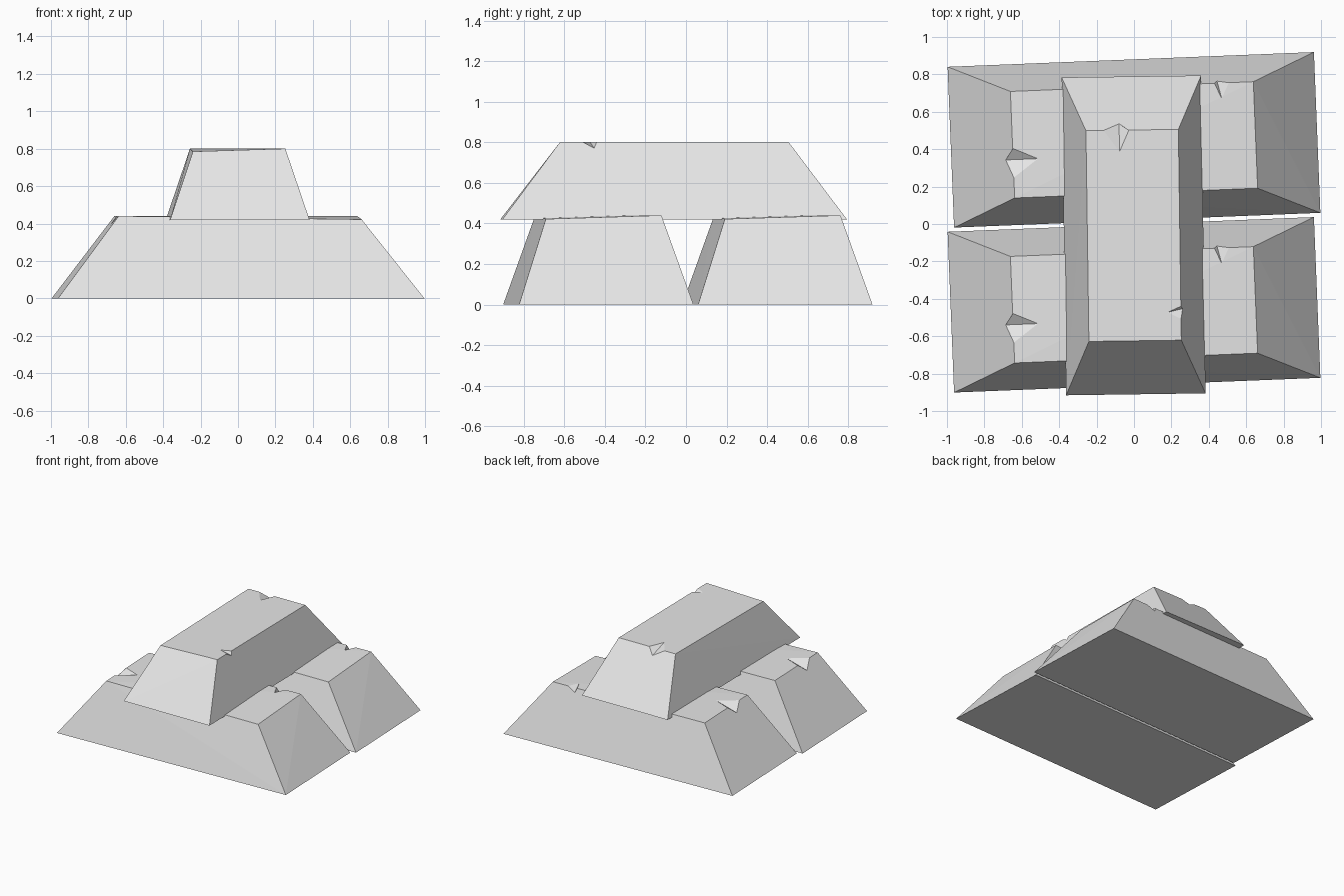
import bpy, bmesh, math

cube = bpy.data.objects.get("Cube")
if cube:
    bpy.data.objects.remove(cube, do_unlink=True)

grey = bpy.data.materials.new("light_grey")
grey.use_nodes = True
colour = (0.8, 0.8, 0.8, 1)
grey.diffuse_color = colour
grey.node_tree.nodes["Principled BSDF"].inputs["Base Color"].default_value = colour


def hull_object(name, points):
    """Flat-sided solid wrapped around a few points."""
    bm = bmesh.new()
    for p in points:
        bm.verts.new(p)
    bmesh.ops.convex_hull(bm, input=bm.verts)
    bmesh.ops.dissolve_limit(bm, angle_limit=0.002, verts=bm.verts, edges=bm.edges)
    bmesh.ops.recalc_face_normals(bm, faces=bm.faces)
    mesh = bpy.data.meshes.new(name)
    bm.to_mesh(mesh)
    bm.free()
    mesh.materials.append(grey)
    obj = bpy.data.objects.new(name, mesh)
    bpy.context.collection.objects.link(obj)
    return obj


# Tapered bar, with one slightly sunken top corner
H = 0.44
signs = [(-1, -1), (1, -1), (1, 1), (-1, 1)]
base = [(0.98 * x, 0.43 * y, 0) for x, y in signs]
top = [(0.65 * x, 0.285 * y, H - (0.018 if (x, y) == (1, -1) else 0)) for x, y in signs]
bar = hull_object("bar", base + top)

# Nicks: inner tip, two points on the rim, point down the side, cover outside
end_nick = [(-0.514, -0.08, H + 0.001), (-0.647, -0.02, H + 0.001),
            (-0.652, -0.18, H + 0.001), (-0.69, -0.08, 0.387), (-0.76, -0.1, 0.5)]
side_nick = [(0.478, 0.2, H + 0.001), (0.44, 0.287, H + 0.001),
             (0.522, 0.287, H + 0.001), (0.455, 0.3, 0.405), (0.48, 0.35, 0.5)]
cutters = []
for name, points in (("end_nick", end_nick), ("side_nick", side_nick)):
    cutter = hull_object(name, points)
    cutter.hide_render = True
    cutters.append(cutter)
    cut = bar.modifiers.new(name, "BOOLEAN")
    cut.operation = "DIFFERENCE"
    cut.solver = "EXACT"
    cut.object = cutter

# Bake the nicks, then drop the helpers
bpy.context.view_layer.update()
graph = bpy.context.evaluated_depsgraph_get()
bar_mesh = bpy.data.meshes.new_from_object(bar.evaluated_get(graph))
for helper in cutters + [bar]:
    bpy.data.objects.remove(helper, do_unlink=True)

# Stack: two bars side by side, a smaller one laid across
for name, place, angle, size in (
        ("back_lower_bar", (0, 0.45, 0), 2.3, 1),
        ("front_lower_bar", (0, -0.432, 0), 2.3, 1),
        ("upper_bar", (-0.002, -0.061, 0.419), -89.2, 0.867)):
    obj = bpy.data.objects.new(name, bar_mesh)
    obj.location = place
    obj.rotation_euler.z = math.radians(angle)
    obj.scale = (size, size, size)
    bpy.context.collection.objects.link(obj)
